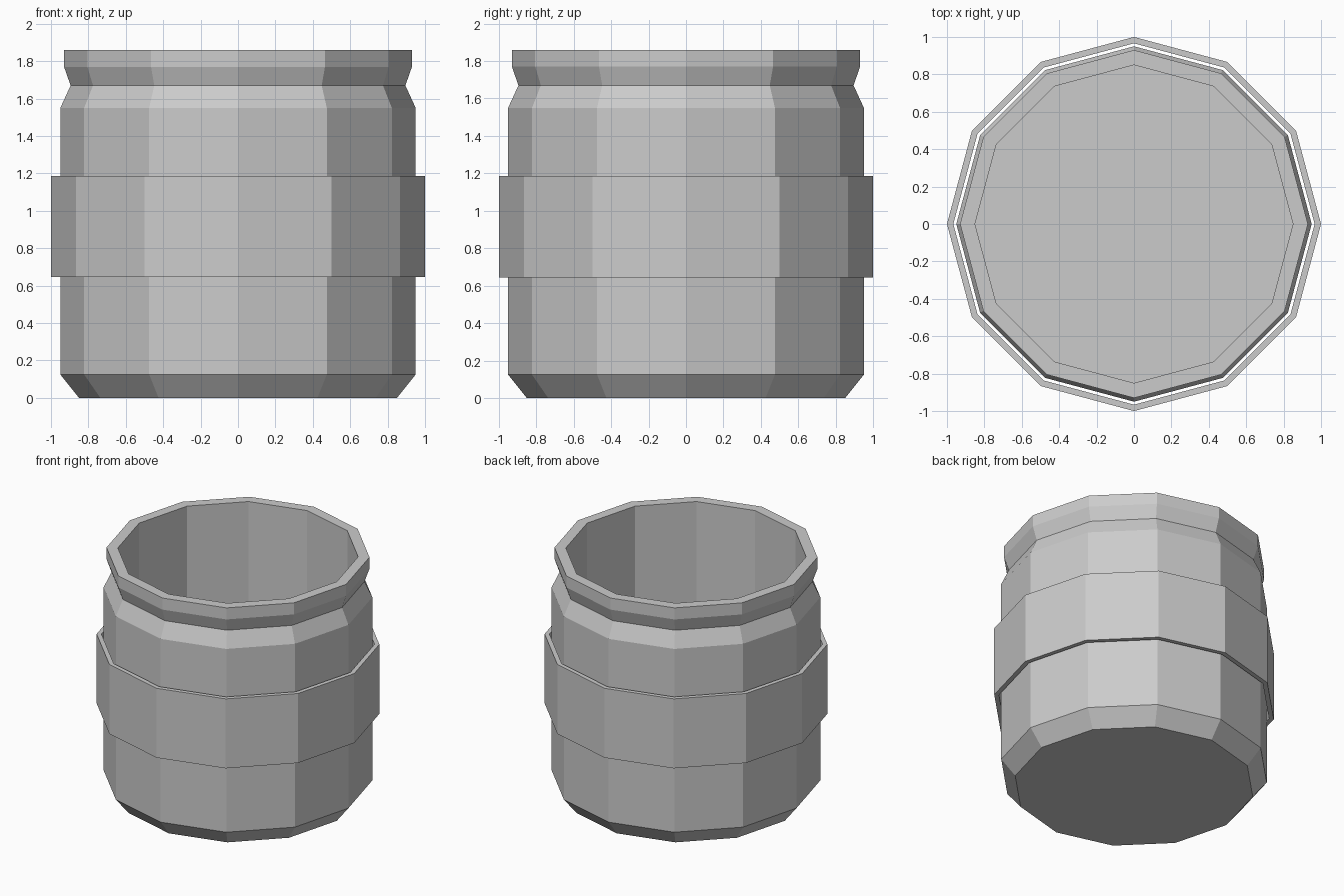
import bpy
import bmesh
from math import cos, sin, pi

SIDES = 12

cube = bpy.data.objects.get("Cube")
if cube:
    bpy.data.objects.remove(cube, do_unlink=True)

grey = bpy.data.materials.new("plain grey")
grey.use_nodes = True
colour = (0.6, 0.6, 0.6, 1)
grey.diffuse_color = colour
grey.node_tree.nodes["Principled BSDF"].inputs["Base Color"].default_value = colour


def lathe(name, profile, closed):
    """Turn (radius, height) points into a faceted ring; an open profile gets end caps."""
    bm = bmesh.new()
    rings = []
    for r, z in profile:
        rings.append([bm.verts.new((r * cos(2 * pi * i / SIDES), r * sin(2 * pi * i / SIDES), z))
                      for i in range(SIDES)])
    pairs = list(zip(rings, rings[1:]))
    if closed:
        pairs.append((rings[-1], rings[0]))
    else:
        bm.faces.new(rings[0][::-1])
        bm.faces.new(rings[-1])
    for low, high in pairs:
        for i in range(SIDES):
            j = (i + 1) % SIDES
            bm.faces.new((low[i], low[j], high[j], high[i]))
    bmesh.ops.recalc_face_normals(bm, faces=bm.faces)
    mesh = bpy.data.meshes.new(name)
    bm.to_mesh(mesh)
    bm.free()
    mesh.materials.append(grey)
    obj = bpy.data.objects.new(name, mesh)
    bpy.context.collection.objects.link(obj)
    return obj


# Hollow jar: chamfered foot, straight wall, pinched neck, rim, inner wall and floor
lathe("jar_body", [(0.85, 0), (0.95, 0.125), (0.95, 1.55), (0.895, 1.67), (0.93, 1.77),
                   (0.93, 1.86), (0.85, 1.86), (0.85, 0.1)], closed=False)

# Loose sleeve around the middle, with a narrow gap to the wall
lathe("middle_band", [(1.0, 0.645), (1.0, 1.185), (0.966, 1.185), (0.966, 0.645)], closed=True)
